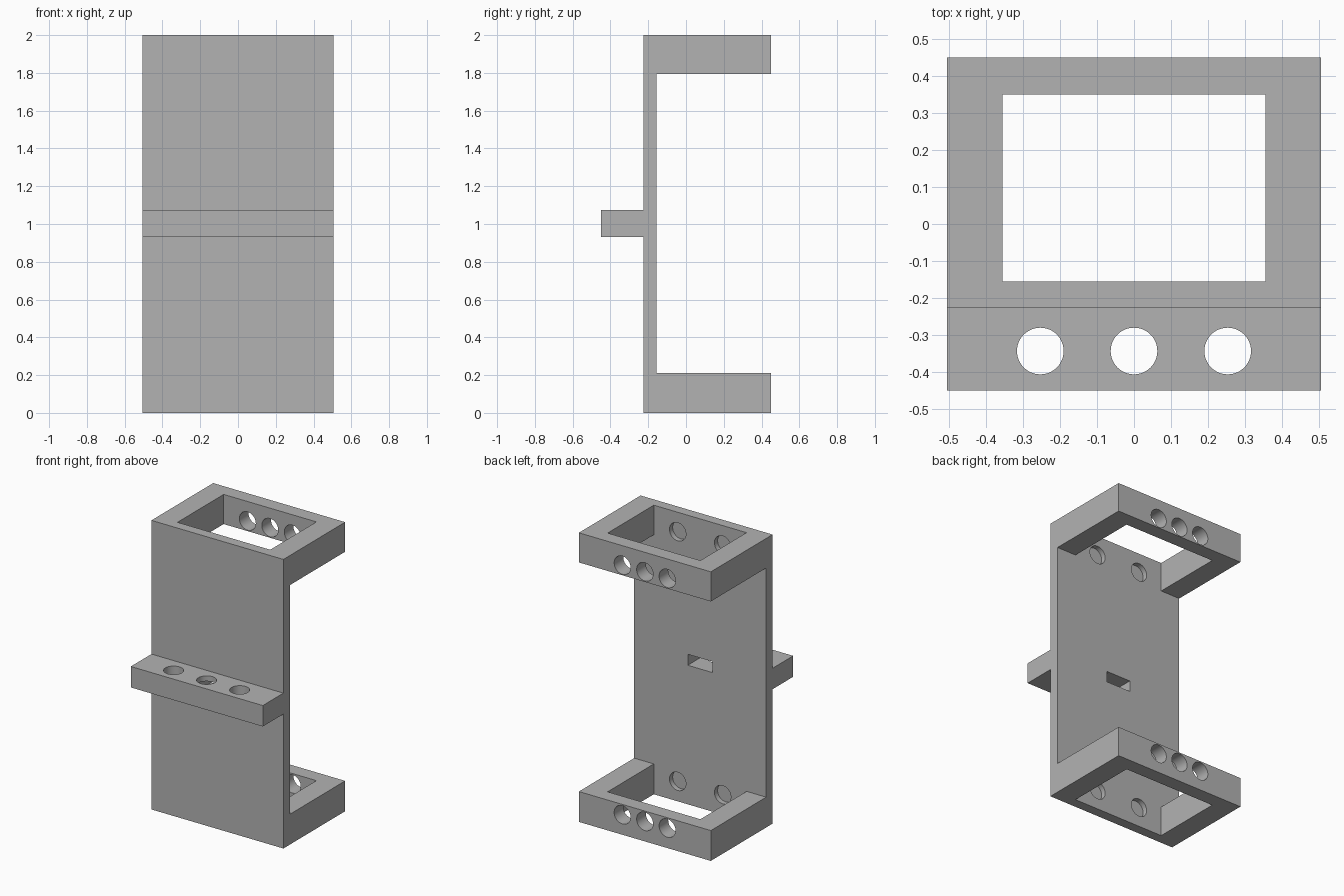
import bpy, bmesh
from math import pi
from mathutils import Matrix, Vector

cube = bpy.data.objects.get("Cube")
if cube:
    bpy.data.objects.remove(cube)

HALF = 0.505                      # half width of the bracket
BACK, INNER, FRONT, LIP = 0.45, -0.155, -0.225, -0.45
HOLE_R = 0.063

grey = bpy.data.materials.new("matte grey")
grey.use_nodes = True
grey.diffuse_color = (0.45, 0.45, 0.45, 1)
grey.node_tree.nodes["Principled BSDF"].inputs["Base Color"].default_value = grey.diffuse_color


def finish(name, bm):
    bmesh.ops.recalc_face_normals(bm, faces=bm.faces)
    mesh = bpy.data.meshes.new(name)
    bm.to_mesh(mesh)
    bm.free()
    mesh.materials.append(grey)
    ob = bpy.data.objects.new(name, mesh)
    bpy.context.collection.objects.link(ob)
    return ob


def box(name, lo, hi):
    lo, hi = Vector(lo), Vector(hi)
    bm = bmesh.new()
    bmesh.ops.create_cube(bm, size=1, matrix=Matrix.Translation((lo + hi) / 2)
                          @ Matrix.Diagonal((*(hi - lo), 1)))
    return finish(name, bm)


def rod(name, centre, length, along_y=False):
    turn = Matrix.Rotation(pi / 2 if along_y else 0, 4, 'X')
    bm = bmesh.new()
    bmesh.ops.create_cone(bm, cap_ends=True, segments=48, radius1=HOLE_R, radius2=HOLE_R,
                          depth=length, matrix=Matrix.Translation(centre) @ turn)
    return finish(name, bm)


# Bracket body: side profile (y, z) pulled across the width
profile = [(FRONT, 0), (BACK, 0), (BACK, 0.21), (INNER, 0.21), (INNER, 1.795), (BACK, 1.795),
           (BACK, 2), (FRONT, 2), (FRONT, 1.075), (LIP, 1.075), (LIP, 0.93), (FRONT, 0.93)]
bm = bmesh.new()
face = bm.faces.new([bm.verts.new((-HALF, y, z)) for y, z in profile])
pulled = bmesh.ops.extrude_face_region(bm, geom=[face])
bmesh.ops.translate(bm, vec=(2 * HALF, 0, 0),
                    verts=[v for v in pulled["geom"] if isinstance(v, bmesh.types.BMVert)])
bracket = finish("bracket", bm)

# Openings: frame windows and the nut slot in the middle of the plate
cutters = [box("frame_window", (-0.355, INNER, -0.1), (0.355, 0.35, 2.1)),
           box("nut_slot", (-0.095, -0.42, 0.962), (0.095, INNER + 0.05, 1.038))]

# Upright holes through the front shelf
cutters += [rod("shelf_hole", (x, -0.343, 1), 0.3) for x in (-0.253, 0, 0.253)]

# Holes through the back rails, and shallow sockets in the plate
for z in (0.138, 1.865):
    cutters += [rod("rail_hole", (x, 0.4, z), 0.2, True) for x in (-0.172, 0, 0.172)]
    cutters += [rod("plate_socket", (x, INNER, z), 0.07, True) for x in (-0.172, 0.172)]

for cutter in cutters:
    cutter.hide_render = True
    mod = bracket.modifiers.new("cut", 'BOOLEAN')
    mod.operation = 'DIFFERENCE'
    mod.solver = 'EXACT'
    mod.object = cutter

# Bake the cuts and drop the cutters
bpy.context.view_layer.update()
result = bpy.data.meshes.new_from_object(
    bracket.evaluated_get(bpy.context.evaluated_depsgraph_get()))
bracket.modifiers.clear()
bracket.data = result
for cutter in cutters:
    bpy.data.objects.remove(cutter)

# Smooth hole walls with sharp edges
bpy.ops.object.select_all(action='DESELECT')
bracket.select_set(True)
bpy.context.view_layer.objects.active = bracket
bpy.ops.object.shade_smooth_by_angle(angle=pi / 6)
